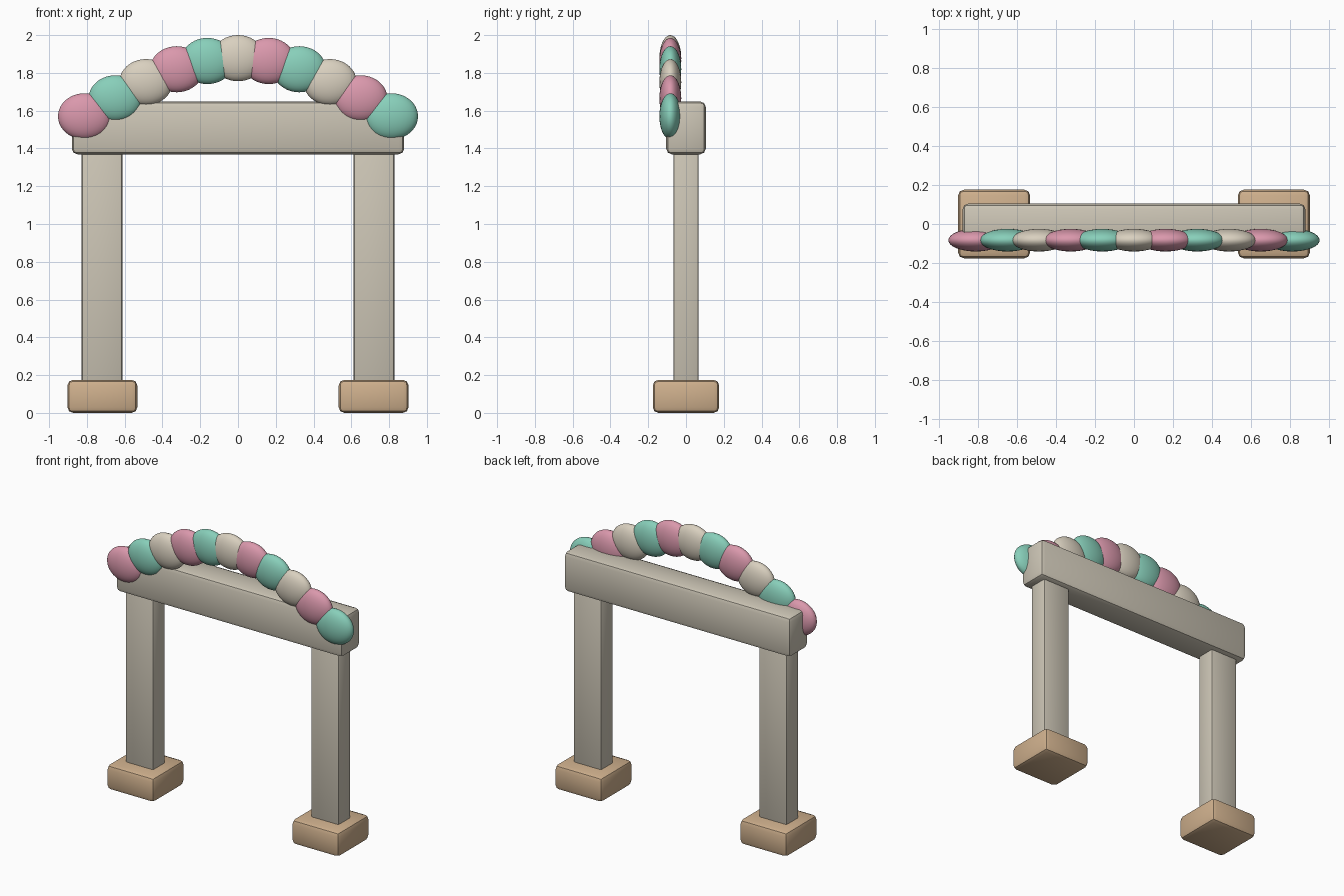
import bpy, math

if "Cube" in bpy.data.objects:
    bpy.data.objects.remove(bpy.data.objects["Cube"])


def material(name, r, g, b):
    m = bpy.data.materials.new(name)
    lin = [((c / 255 + 0.055) / 1.055) ** 2.4 for c in (r, g, b)]
    m.diffuse_color = (*lin, 1)
    m.use_nodes = True
    m.node_tree.nodes["Principled BSDF"].inputs["Base Color"].default_value = m.diffuse_color
    return m


stone = material("warm grey paint", 205, 198, 182)
tan = material("tan wood", 207, 176, 141)
pink = material("pink", 218, 152, 172)
mint = material("mint", 136, 207, 186)
cream = material("cream", 217, 208, 191)


def smooth(obj, angle):
    bpy.ops.object.select_all(action='DESELECT')
    obj.select_set(True)
    bpy.context.view_layer.objects.active = obj
    bpy.ops.object.shade_smooth_by_angle(angle=math.radians(angle))


def box(name, centre, size, bevel, mat):
    bpy.ops.mesh.primitive_cube_add(size=1, location=centre)
    obj = bpy.context.object
    obj.name = name
    obj.scale = size
    bpy.ops.object.transform_apply(location=False, rotation=False, scale=True)
    mod = obj.modifiers.new("rounded edges", 'BEVEL')
    mod.width, mod.segments = bevel, 2
    bpy.ops.object.modifier_apply(modifier=mod.name)
    obj.data.materials.append(mat)
    smooth(obj, 30)
    return obj


# Feet and posts, one pair per side
for side, s in (("left", -1), ("right", 1)):
    box(f"{side}_foot", (s * 0.718, 0, 0.0875), (0.37, 0.352, 0.175), 0.03, tan)
    box(f"{side}_post", (s * 0.72, 0, 0.77), (0.215, 0.134, 1.26), 0.012, stone)

# Cross beam
box("beam", (0, 0, 1.509), (1.76, 0.21, 0.28), 0.03, stone)

# Balloon garland following a sine arch on the front of the beam
count = 11
for i in range(count):
    t = i / (count - 1)
    x = -0.812 + 1.624 * t
    z = 1.57 + 0.308 * math.sin(math.pi * t)
    bpy.ops.mesh.primitive_uv_sphere_add(segments=32, ring_count=20, radius=1,
                                         location=(x, -0.083, z))
    balloon = bpy.context.object
    balloon.name = f"balloon_{i + 1}"
    balloon.scale = (0.141, 0.058, 0.122)
    bpy.ops.object.transform_apply(location=False, rotation=False, scale=True)
    balloon.data.materials.append((pink, mint, cream)[i % 3])
    smooth(balloon, 60)
